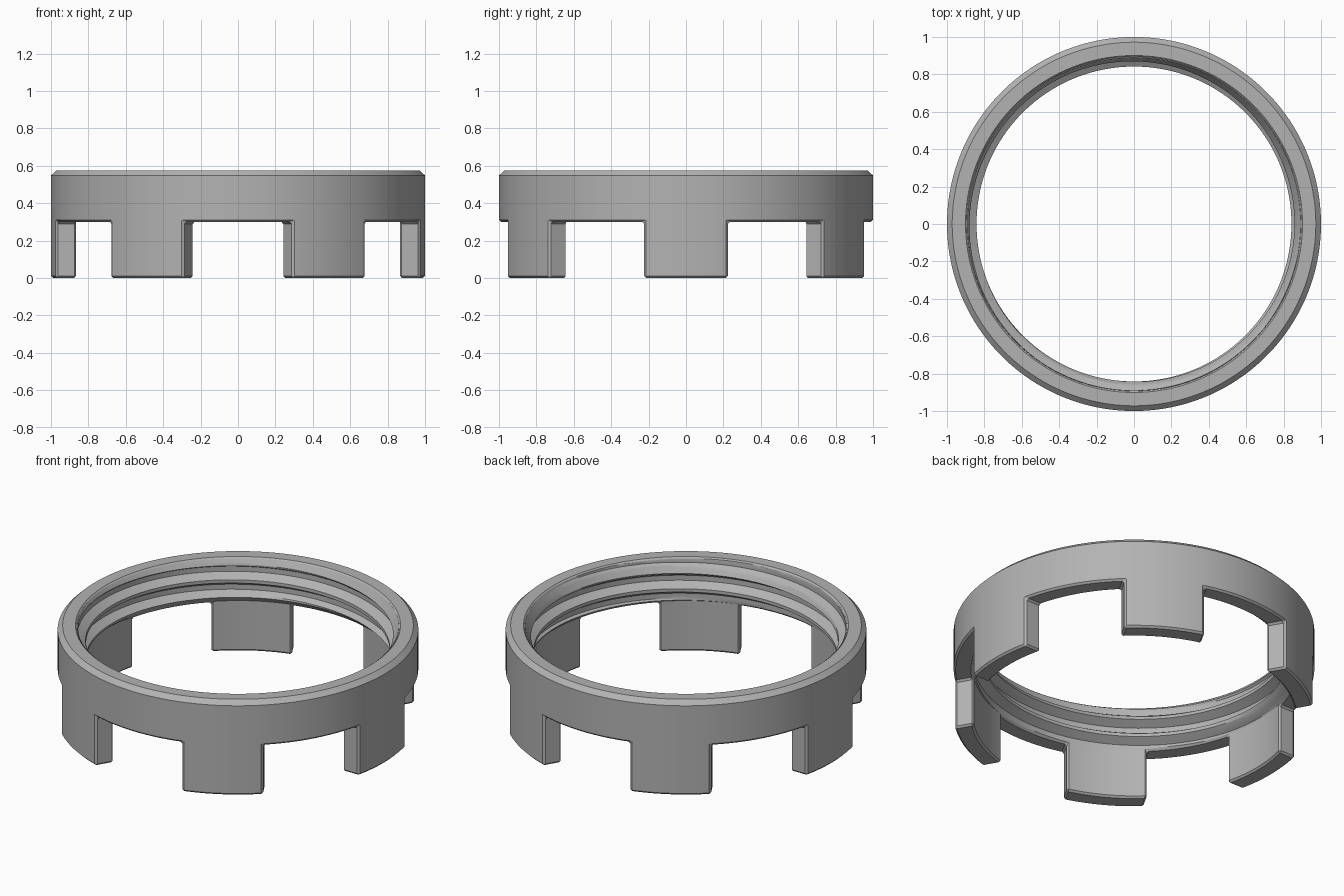
import bpy, bmesh, math
from mathutils import Matrix, Vector

old = bpy.data.objects.get("Cube")
if old:
    bpy.data.objects.remove(old)

COLUMNS = 144
STEP = math.tau / COLUMNS
HEIGHT, LEG_TOP = 0.575, 0.3
WALL, CREST, ROOT = 0.893, 0.842, 0.89
LEG_HALF = 0.225
PITCH = 0.11

grey = bpy.data.materials.new("Plain grey")
grey.use_nodes = True
grey.diffuse_color = (0.45, 0.45, 0.45, 1)
grey.node_tree.nodes["Principled BSDF"].inputs["Base Color"].default_value = (0.45, 0.45, 0.45, 1)


def make_object(name, bm):
    mesh = bpy.data.meshes.new(name)
    bm.to_mesh(mesh)
    bm.free()
    obj = bpy.data.objects.new(name, mesh)
    bpy.context.collection.objects.link(obj)
    mesh.materials.append(grey)
    return obj


def activate(obj):
    bpy.ops.object.select_all(action='DESELECT')
    obj.select_set(True)
    bpy.context.view_layer.objects.active = obj


def polar(r, angle, z):
    return (r * math.cos(angle), r * math.sin(angle), z)


# Body: full-height collar turned from one closed profile
profile = [(WALL, 0), (1, 0), (1, 0.548), (0.972, HEIGHT), (0.901, HEIGHT), (WALL, 0.567)]
bm = bmesh.new()
rings = [[bm.verts.new(polar(r, (i + 0.5) * STEP, z)) for r, z in profile]
         for i in range(COLUMNS)]
for i in range(COLUMNS):
    a, b = rings[i], rings[(i + 1) % COLUMNS]
    for j in range(len(profile)):
        k = (j + 1) % len(profile)
        bm.faces.new((a[j], b[j], b[k], a[k]))
bmesh.ops.recalc_face_normals(bm, faces=bm.faces)
body = make_object("collar_with_legs", bm)

# Cutter: six wedges that leave parallel-sided legs
bm = bmesh.new()
for i in range(6):
    left, right = math.radians(60 * i), math.radians(60 * i + 60)
    apex = Vector(polar(2 * LEG_HALF, (left + right) / 2, -0.1))
    corners = [apex, apex + Vector(polar(1, left, 0)), apex + Vector(polar(1, right, 0))]
    base = bm.faces.new([bm.verts.new(c) for c in corners])
    top = bmesh.ops.extrude_face_region(bm, geom=[base])["geom"]
    bmesh.ops.translate(bm, vec=(0, 0, LEG_TOP + 0.1),
                        verts=[v for v in top if isinstance(v, bmesh.types.BMVert)])
bmesh.ops.recalc_face_normals(bm, faces=bm.faces)
cutter = make_object("gap_cutter", bm)
cutter.hide_render = True

cut = body.modifiers.new("Gaps", 'BOOLEAN')
cut.operation = 'DIFFERENCE'
cut.solver = 'EXACT'
cut.object = cutter
bevel = body.modifiers.new("Edge chamfer", 'BEVEL')
bevel.width = 0.011
bevel.segments = 1
bevel.limit_method = 'ANGLE'
bevel.angle_limit = math.radians(60)
bevel.use_clamp_overlap = False
activate(body)
for name in ("Gaps", "Edge chamfer"):
    bpy.ops.object.modifier_apply(modifier=name)
bpy.data.objects.remove(cutter)
bpy.ops.object.shade_smooth_by_angle(angle=math.radians(25))

# Thread: helical ridge lining the collar, trimmed by a lead-in at each end
FRACTIONS = (-0.5, -0.36, -0.27, -0.18, -0.09, 0.09, 0.18, 0.27, 0.36)
LOW, HIGH = 0.309, 0.568


def thread_point(angle, turn, fraction):
    middle = 0.453 + PITCH * (angle / math.tau - 0.375)
    z = min(max(middle + PITCH * (turn + fraction), LOW), HIGH)
    f = (z - middle) / PITCH
    f = abs(f - round(f))
    ridge = CREST + (ROOT - CREST) * min(max((f - 0.09) / 0.27, 0), 1)
    lead_in = max(WALL - 0.58 * (0.57 - z), WALL - 1.1 * (z - LOW))
    return polar(max(ridge, lead_in), angle, z)


bm = bmesh.new()
columns = [[bm.verts.new(thread_point((i + 0.5) * STEP, turn, f))
            for turn in range(-4, 5) for f in FRACTIONS]
           for i in range(COLUMNS + 1)]
for a, b in zip(columns, columns[1:]):
    for j in range(len(a) - 1):
        bm.faces.new((a[j], a[j + 1], b[j + 1], b[j]))
bmesh.ops.remove_doubles(bm, verts=bm.verts, dist=0.0002)
thread = make_object("inner_thread", bm)
activate(thread)
bpy.ops.object.shade_smooth_by_angle(angle=math.radians(25))
